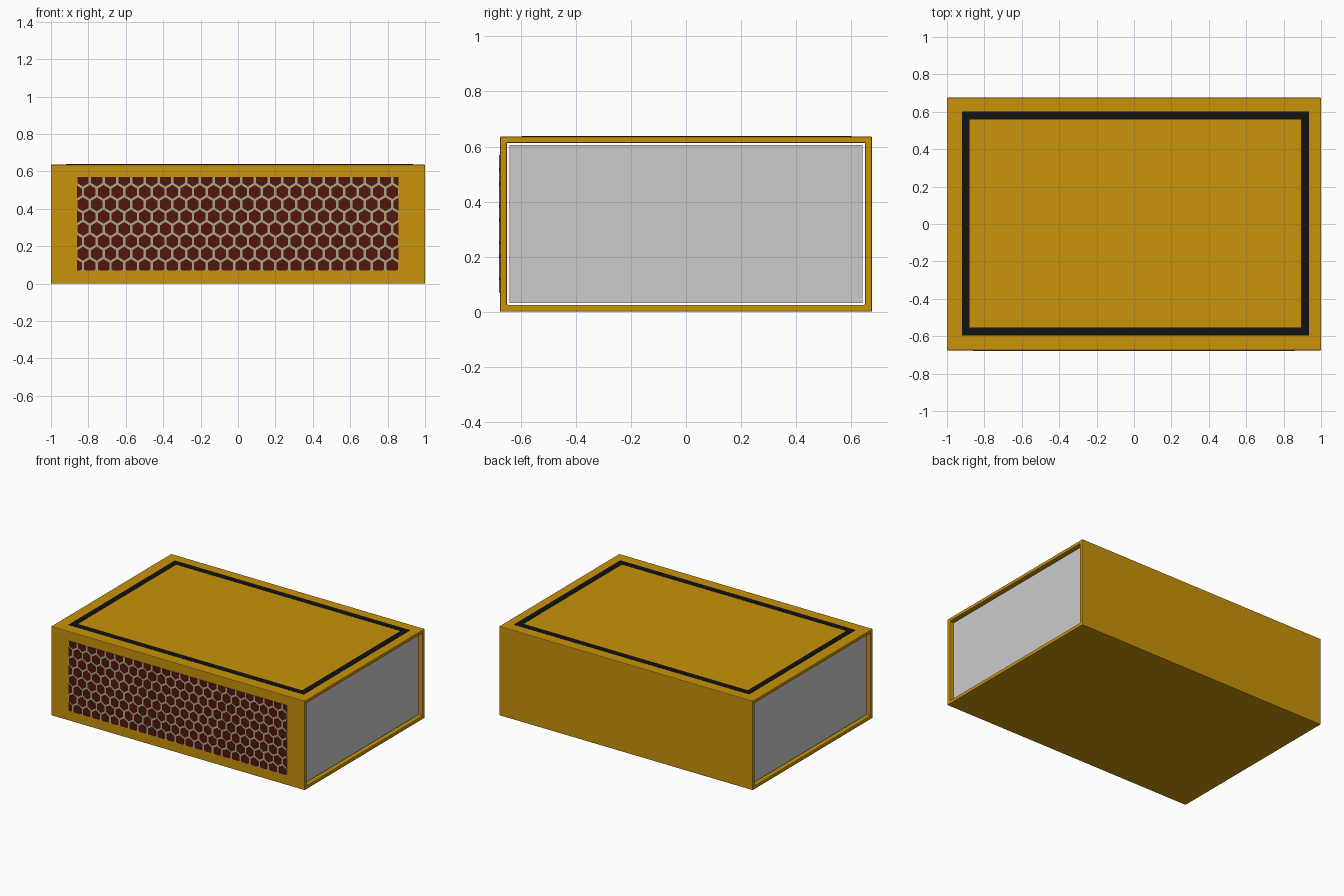
import bpy, bmesh
from math import sin, cos, pi
from mathutils import Vector

if "Cube" in bpy.data.objects:
    bpy.data.objects.remove(bpy.data.objects["Cube"])


def material(name, rgb):
    m = bpy.data.materials.new(name)
    m.diffuse_color = (*rgb, 1)
    m.use_nodes = True
    m.node_tree.nodes["Principled BSDF"].inputs["Base Color"].default_value = m.diffuse_color
    return m


def finish(bm, name, mat=None, bevel=0):
    bmesh.ops.recalc_face_normals(bm, faces=bm.faces)
    me = bpy.data.meshes.new(name)
    bm.to_mesh(me)
    bm.free()
    ob = bpy.data.objects.new(name, me)
    bpy.context.collection.objects.link(ob)
    if mat:
        me.materials.append(mat)
    if bevel:
        b = ob.modifiers.new("bevel", 'BEVEL')
        b.width, b.segments = bevel, 2
    return ob


def rect(u0, u1, v0, v1):
    return [(u0, v0), (u1, v0), (u1, v1), (u0, v1)]


def ring(outer, inner, place, depth):
    """Rectangular frame between two loops, extruded along depth."""
    bm = bmesh.new()
    o = [bm.verts.new(place(*p)) for p in outer]
    i = [bm.verts.new(place(*p)) for p in inner]
    faces = [bm.faces.new((o[k], o[(k + 1) % 4], i[(k + 1) % 4], i[k])) for k in range(4)]
    ext = bmesh.ops.extrude_face_region(bm, geom=faces, use_keep_orig=True)
    verts = [g for g in ext['geom'] if isinstance(g, bmesh.types.BMVert)]
    bmesh.ops.translate(bm, verts=verts, vec=depth)
    return bm


def box(lo, hi):
    bm = bmesh.new()
    lo, hi = Vector(lo), Vector(hi)
    bmesh.ops.create_cube(bm, size=1)
    bmesh.ops.scale(bm, vec=hi - lo, verts=bm.verts)
    bmesh.ops.translate(bm, vec=(lo + hi) / 2, verts=bm.verts)
    return bm


yellow = material("yellow_card", (0.58, 0.29, 0.003))
black = material("black_ink", (0.006, 0.006, 0.007))
beige = material("beige_strip", (0.42, 0.38, 0.22))
red = material("dark_red_grit", (0.085, 0.008, 0.004))

# Sleeve, open at both ends
finish(ring(rect(-0.676, 0.676, 0, 0.636), rect(-0.651, 0.651, 0.025, 0.613),
            lambda y, z: (-1, y, z), (2, 0, 0)), "sleeve", yellow, 0.004)

# Sliding tray, open on top
bm = box((-0.975, -0.642, 0.031), (0.975, 0.642, 0.606))
top = max(bm.faces, key=lambda f: f.calc_center_median().z)
bmesh.ops.inset_region(bm, faces=[top], thickness=0.025)
pit = bmesh.ops.extrude_face_region(bm, geom=[top])
bmesh.ops.translate(bm, vec=(0, 0, -0.55),
                    verts=[g for g in pit['geom'] if isinstance(g, bmesh.types.BMVert)])
bmesh.ops.delete(bm, geom=[top], context='FACES')
finish(bm, "tray")

# Printed border on the top
finish(ring(rect(-0.92, 0.935, -0.595, 0.602), rect(-0.88, 0.893, -0.553, 0.56),
            lambda x, y: (x, y, 0.635), (0, 0, 0.003)), "top_border", black)

# Striking strip backing
X0, X1, Z0, Z1 = -0.862, 0.858, 0.07, 0.57
finish(box((X0, -0.678, Z0), (X1, -0.67, Z1)), "strike_strip", beige)

# Hexagon grit, trimmed to the strip
bm = bmesh.new()
PX, PZ, RX, RZ = 0.0735, 0.066, 0.035, 0.037
for row in range(-2, 8):
    for col in range(-1, 25):
        cx = -0.792 + (col - 0.5 * (row % 2)) * PX
        cz = 0.490 - row * PZ
        bm.faces.new([bm.verts.new((cx + RX * sin(k * pi / 3), -0.679, cz + RZ * cos(k * pi / 3)))
                      for k in range(6)])
for co, no in (((X0, 0, 0), (-1, 0, 0)), ((X1, 0, 0), (1, 0, 0)),
               ((0, 0, Z0), (0, 0, -1)), ((0, 0, Z1), (0, 0, 1))):
    bmesh.ops.bisect_plane(bm, geom=bm.verts[:] + bm.edges[:] + bm.faces[:],
                           plane_co=co, plane_no=no, clear_outer=True)
for f in bm.faces:
    if f.normal.y > 0:
        f.normal_flip()
ext = bmesh.ops.extrude_face_region(bm, geom=bm.faces[:], use_keep_orig=True)
bmesh.ops.translate(bm, vec=(0, 0.002, 0),
                    verts=[g for g in ext['geom'] if isinstance(g, bmesh.types.BMVert)])
finish(bm, "strike_hexagons", red)
